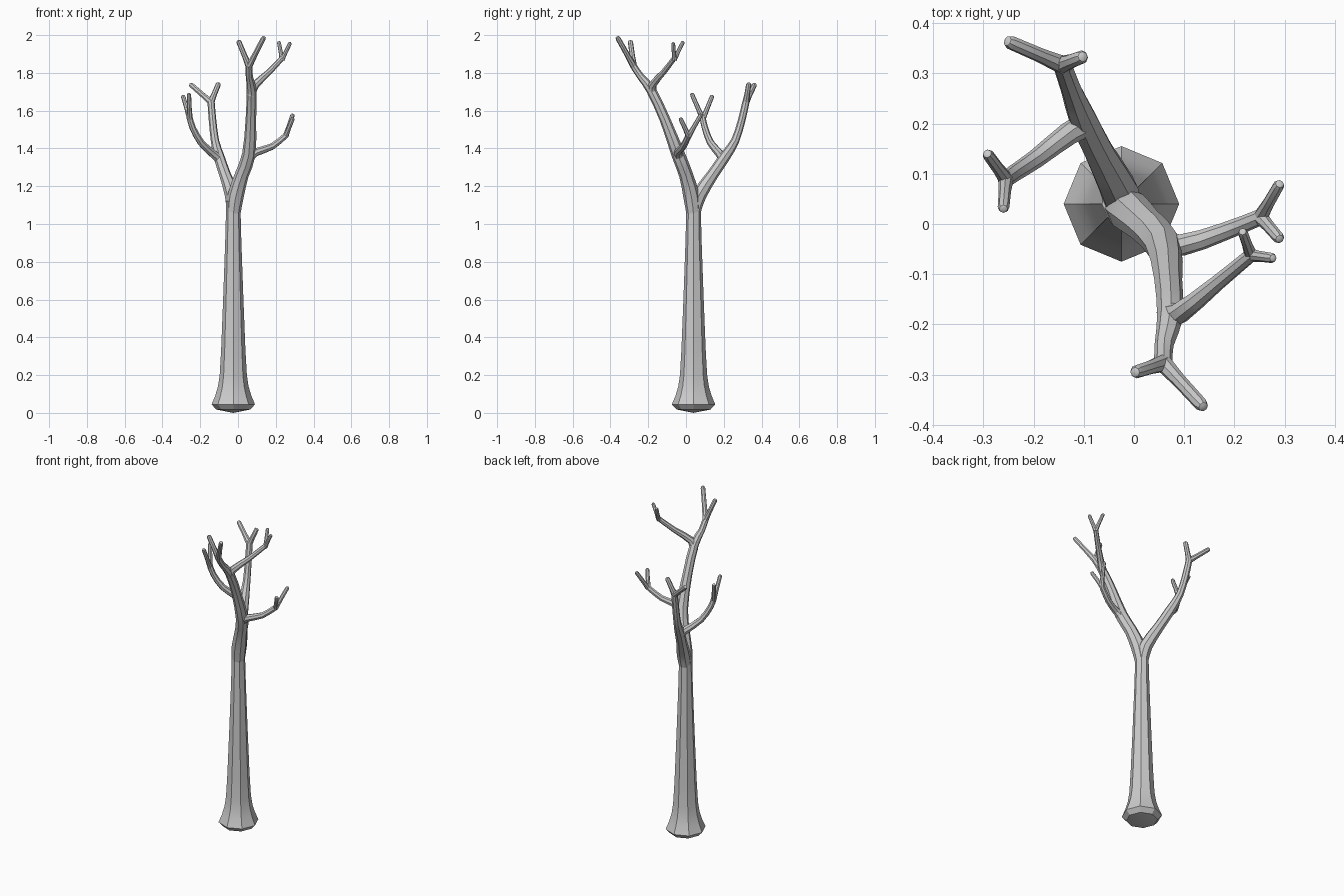
import bpy, bmesh, math
from mathutils import Vector

if "Cube" in bpy.data.objects:
    bpy.data.objects.remove(bpy.data.objects["Cube"])


def smooth(points, steps):
    """Catmull-Rom through (x, y, z, radius) points."""
    pts = [Vector(p) for p in points]
    pts = [2 * pts[0] - pts[1]] + pts + [2 * pts[-1] - pts[-2]]
    out = []
    for i in range(1, len(pts) - 2):
        a, b, c, d = pts[i - 1:i + 3]
        for s in range(steps):
            t = s / steps
            out.append(0.5 * (2 * b + (c - a) * t + (2 * a - 5 * b + 4 * c - d) * t * t
                              + (3 * b - a - 3 * c + d) * t ** 3))
    return out + [pts[-2]]


def limb(name, points, sides=8, steps=2, base_drop=0.0):
    """Tapered faceted tube with slightly rounded ends."""
    path = smooth(points, steps)
    pos = [p.xyz for p in path]
    n = len(pos)
    bm = bmesh.new()
    rings = []
    side = Vector((1, 0, 0))
    for i, p in enumerate(pos):
        t = (pos[min(i + 1, n - 1)] - pos[max(i - 1, 0)]).normalized()
        side = (side - t * side.dot(t)).normalized()
        up = t.cross(side)
        rings.append([bm.verts.new(p + path[i][3] * (side * math.cos(k * math.tau / sides)
                                                     + up * math.sin(k * math.tau / sides)))
                      for k in range(sides)])
    for r0, r1 in zip(rings, rings[1:]):
        for k in range(sides):
            j = (k + 1) % sides
            bm.faces.new((r0[k], r0[j], r1[j], r1[k]))
    end = bm.verts.new(pos[-1] + t * path[-1][3] * 0.5)
    start = bm.verts.new(pos[0] - (pos[1] - pos[0]).normalized() * base_drop)
    for k in range(sides):
        j = (k + 1) % sides
        bm.faces.new((rings[-1][k], rings[-1][j], end))
        bm.faces.new((rings[0][j], rings[0][k], start))
    mesh = bpy.data.meshes.new(name)
    bm.to_mesh(mesh)
    bm.free()
    obj = bpy.data.objects.new(name, mesh)
    bpy.context.collection.objects.link(obj)
    return obj


def twigs(name, base, tips, radius):
    """Short forked end twigs sharing one base point."""
    for i, tip in enumerate(tips):
        b, e = Vector(base), Vector(tip)
        limb(f"{name}_{i + 1}", [(*b, radius), (*b.lerp(e, 0.4), radius * 0.8),
                                 (*b.lerp(e, 0.94), radius * 0.75), (*e, radius * 0.55)], 8, 1)


# Trunk with flared foot
cx, cy = -0.025, 0.04
limb("trunk", [(cx, cy, z, r) for z, r in
               ((0.018, 0.09), (0.045, 0.115), (0.09, 0.096), (0.14, 0.081), (0.2, 0.072),
                (0.34, 0.064), (0.62, 0.053), (0.9, 0.043), (1.05, 0.039), (1.12, 0.039))],
     steps=1, base_drop=0.018)

# Tall front limb
limb("front_limb", [(-0.025, 0.04, 1.05, 0.037), (-0.012, 0.028, 1.15, 0.043),
                    (0.02, 0.0, 1.26, 0.037), (0.058, -0.042, 1.37, 0.036),
                    (0.068, -0.11, 1.55, 0.028), (0.072, -0.185, 1.71, 0.026),
                    (0.06, -0.24, 1.78, 0.019), (0.058, -0.28, 1.84, 0.018)])
twigs("front_limb_twig", (0.058, -0.277, 1.835),
      [(0.002, -0.295, 1.97), (0.138, -0.364, 1.99)], 0.018)

# Upper side branch of the front limb
limb("upper_branch", [(0.068, -0.175, 1.68, 0.024), (0.09, -0.178, 1.735, 0.022),
                      (0.165, -0.118, 1.805, 0.016), (0.235, -0.06, 1.88, 0.014)])
twigs("upper_branch_twig", (0.233, -0.062, 1.87),
      [(0.216, -0.015, 1.965), (0.277, -0.068, 1.96)], 0.0135)

# Lower side branch of the front limb
limb("lower_branch", [(0.05, -0.03, 1.34, 0.026), (0.095, -0.042, 1.38, 0.022),
                      (0.18, -0.015, 1.41, 0.018), (0.255, 0.015, 1.47, 0.016)])
twigs("lower_branch_twig", (0.252, 0.014, 1.465),
      [(0.29, 0.08, 1.58), (0.29, -0.03, 1.56)], 0.0155)

# Back limb
limb("back_limb", [(-0.025, 0.04, 1.06, 0.036), (-0.03, 0.068, 1.15, 0.039),
                   (-0.068, 0.14, 1.26, 0.031), (-0.1, 0.205, 1.355, 0.029),
                   (-0.122, 0.26, 1.44, 0.022), (-0.135, 0.295, 1.55, 0.020),
                   (-0.143, 0.318, 1.65, 0.019)])
twigs("back_limb_twig", (-0.143, 0.317, 1.645),
      [(-0.102, 0.333, 1.745), (-0.252, 0.364, 1.74)], 0.0185)

# Side branch of the back limb
limb("back_branch", [(-0.09, 0.2, 1.335, 0.026), (-0.13, 0.18, 1.37, 0.023),
                     (-0.195, 0.13, 1.43, 0.019), (-0.24, 0.1, 1.51, 0.017),
                     (-0.256, 0.088, 1.565, 0.016)])
twigs("back_branch_twig", (-0.255, 0.089, 1.555),
      [(-0.292, 0.14, 1.68), (-0.26, 0.03, 1.69)], 0.0155)

# Smooth along the bark, crisp facets around it
for obj in bpy.context.collection.objects:
    obj.select_set(True)
    bpy.context.view_layer.objects.active = obj
bpy.ops.object.shade_smooth_by_angle(angle=math.radians(30))
